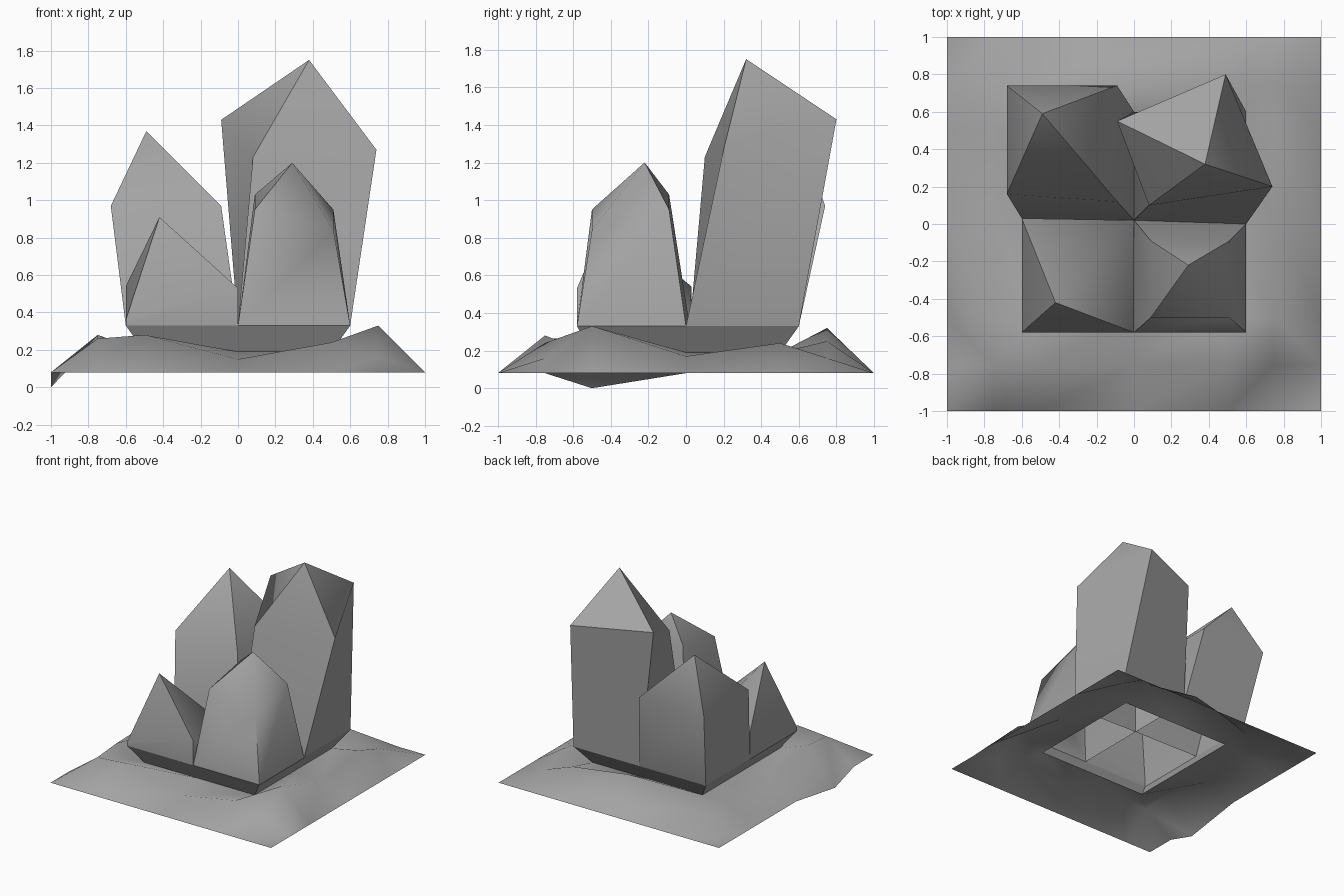
import bpy
import bmesh
from math import radians

cube = bpy.data.objects.get("Cube")
if cube:
    bpy.data.objects.remove(cube, do_unlink=True)

stone = bpy.data.materials.new("grey stone")
stone.use_nodes = True
GREY = (0.37, 0.37, 0.37, 1)
stone.diffuse_color = GREY
stone.node_tree.nodes["Principled BSDF"].inputs["Base Color"].default_value = GREY


def finish(bm, name, angle):
    """Turn a bmesh into a shaded object."""
    bmesh.ops.recalc_face_normals(bm, faces=bm.faces)
    mesh = bpy.data.meshes.new(name)
    bm.to_mesh(mesh)
    bm.free()
    mesh.materials.append(stone)
    obj = bpy.data.objects.new(name, mesh)
    bpy.context.collection.objects.link(obj)
    bpy.ops.object.select_all(action="DESELECT")
    obj.select_set(True)
    bpy.context.view_layer.objects.active = obj
    bpy.ops.object.shade_smooth_by_angle(angle=radians(angle))


def bridge(bm, lower, upper):
    """Join two closed rings of equal length with quads."""
    n = len(lower)
    for i in range(n):
        j = (i + 1) % n
        bm.faces.new((lower[i], lower[j], upper[j], upper[i]))


def crystal(name, base, shoulder, apex):
    """Four walls, flared or tapered, capped by an off-centre point."""
    bm = bmesh.new()
    low = [bm.verts.new((x, y, 0.33)) for x, y in base]
    high = [bm.verts.new(p) for p in shoulder]
    tip = bm.verts.new(apex)
    bridge(bm, low, high)
    for i in range(4):
        bm.faces.new((high[i], high[(i + 1) % 4], tip))
    finish(bm, name, 50)


# Shared base outline: corners, edge middles and the centre
E = 0.6
F = -0.58
centre, left, right = (0, 0.02), (-E, 0.03), (E, 0)
front, back = (0, F), (0, E)

# Crystals, each ring running counter-clockwise from its front -x corner
crystal("front_low_crystal", [(-E, F), front, centre, left],
        [(-0.6, F, 0.36), (0, F, 0.53), (0, 0.02, 0.34), (-0.6, 0.03, 0.54)],
        (-0.42, -0.42, 0.91))
crystal("front_tapered_crystal", [front, (E, F), right, centre],
        [(0.09, -0.5, 0.95), (0.51, -0.5, 0.84), (0.51, -0.09, 0.95), (0.09, -0.09, 1.03)],
        (0.29, -0.22, 1.2))
crystal("back_tall_crystal", [centre, right, (E, E), back],
        [(0.08, 0.1, 1.23), (0.74, 0.2, 1.27), (0.49, 0.8, 1.43), (-0.09, 0.55, 1.43)],
        (0.38, 0.32, 1.75))
crystal("back_wide_crystal", [left, centre, back, (-E, E)],
        [(-0.68, 0.16, 0.97), (-0.09, 0.12, 0.97), (-0.09, 0.74, 0.97), (-0.68, 0.74, 0.97)],
        (-0.49, 0.59, 1.37))

# Collar under the crystals, sloping in to the level hole in the ground
RIM = 0.19
bm = bmesh.new()
square = [(-1, -1), (1, -1), (1, 1), (-1, 1)]
inner = [bm.verts.new((x / 2, y / 2, RIM)) for x, y in square]
outer = [bm.verts.new((x * E, E if y > 0 else F, 0.33)) for x, y in square]
bridge(bm, inner, outer)
finish(bm, "crystal_collar", 30)

# Uneven ground sheet with a square hole in the middle
LINES = (-1, -0.75, -0.5, 0, 0.5, 0.75, 1)
bumps = {(-0.75, -0.75): 0.26, (-0.5, -0.75): 0.28, (0, -0.75): 0.15,
         (0.5, -0.75): 0.24, (0.75, -0.75): 0.16, (0.75, -0.5): 0.33,
         (0.75, 0.5): 0.24, (0.75, 0.75): 0.16, (0.5, 0.75): 0.25,
         (0, 0.75): 0.32, (-0.75, -0.5): 0.28, (-1, -0.5): 0}


def ground_height(x, y):
    reach = max(abs(x), abs(y))
    usual = {1: 0.08, 0.75: 0.17, 0.5: RIM}[reach]
    return bumps.get((x, y), usual)


bm = bmesh.new()
grid = {(x, y): bm.verts.new((x, y, ground_height(x, y)))
        for x in LINES for y in LINES if (x, y) != (0, 0)}
for x0, x1 in zip(LINES, LINES[1:]):
    for y0, y1 in zip(LINES, LINES[1:]):
        if max(abs(x0 + x1), abs(y0 + y1)) > 1:
            a, b, c, d = [grid[p] for p in ((x0, y0), (x1, y0), (x1, y1), (x0, y1))]
            # Fold side cells along one diagonal, front and back cells along the other
            if abs(x0 + x1) > abs(y0 + y1):
                a, b, c, d = b, c, d, a
            bm.faces.new((a, b, c))
            bm.faces.new((a, c, d))
finish(bm, "ground_sheet", 60)
